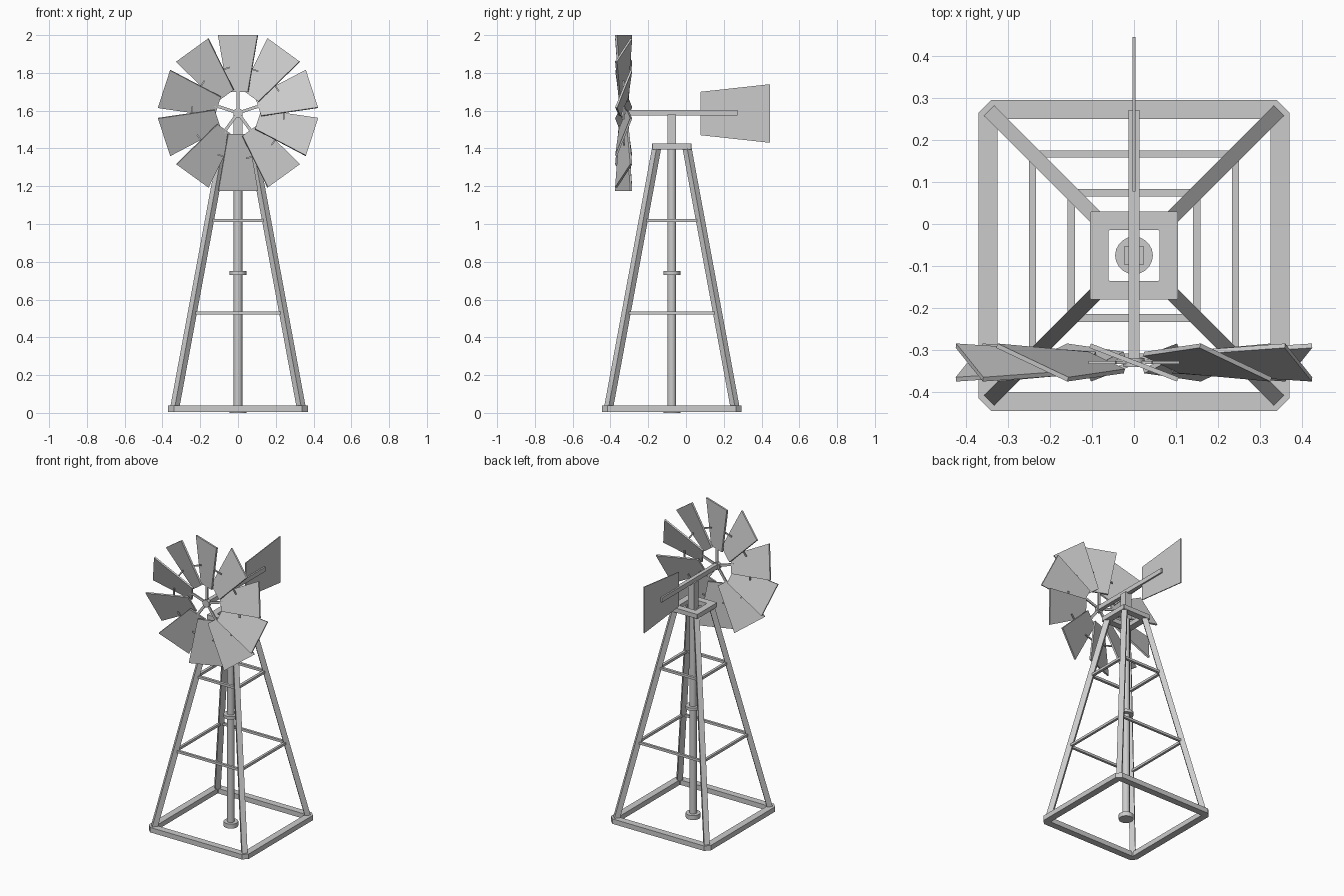
import bpy, bmesh
from math import radians, sin, cos, pi
from mathutils import Vector, Matrix

if "Cube" in bpy.data.objects:
    bpy.data.objects.remove(bpy.data.objects["Cube"])

CY = -0.075                        # tower axis
HUB = Vector((0, -0.33, 1.588))    # rotor centre


def finish(name, bm):
    bmesh.ops.recalc_face_normals(bm, faces=bm.faces)
    me = bpy.data.meshes.new(name)
    bm.to_mesh(me)
    bm.free()
    ob = bpy.data.objects.new(name, me)
    bpy.context.collection.objects.link(ob)
    return ob


def place(bm, m):
    bmesh.ops.create_cube(bm, size=1, matrix=m)


def box(name, lo, hi):
    lo, hi = Vector(lo), Vector(hi)
    bm = bmesh.new()
    place(bm, Matrix.Translation((lo + hi) / 2) @ Matrix.Diagonal((*(hi - lo), 1)))
    return finish(name, bm)


def beam(name, a, b, w, d):
    """Bar from a to b, width w sideways in plan, depth d."""
    a, b = Vector(a), Vector(b)
    z = (b - a).normalized()
    x = z.cross(Vector((0, 0, 1))).normalized()
    if x.length < 0.5:
        x = Vector((1, 0, 0))
    y = z.cross(x)
    m = Matrix((x, y, z)).transposed().to_4x4()
    m.translation = (a + b) / 2
    bm = bmesh.new()
    place(bm, m @ Matrix.Diagonal((w, d, (b - a).length, 1)))
    return finish(name, bm)


def cyl(name, c, r, depth, n, rot=Matrix()):
    bm = bmesh.new()
    bmesh.ops.create_cone(bm, cap_ends=True, segments=n, radius1=r, radius2=r,
                          depth=depth, matrix=Matrix.Translation(c) @ rot)
    ob = finish(name, bm)
    ob.data.shade_smooth()
    ob.data.set_sharp_from_angle(angle=radians(35))
    return ob


def prism(name, pts, thick, m):
    """Outline in local XZ, thickened along local Y, then moved by m."""
    bm = bmesh.new()
    f = bm.faces.new([bm.verts.new((x, -thick / 2, z)) for x, z in pts])
    r = bmesh.ops.extrude_face_region(bm, geom=[f])
    bmesh.ops.translate(bm, vec=(0, thick, 0),
                        verts=[v for v in r['geom'] if isinstance(v, bmesh.types.BMVert)])
    bm.transform(m)
    return finish(name, bm)


def frame(name, out, inn, z0, z1, cham):
    """Square ring around the tower axis with chamfered outer corners."""
    def loop(h, c):
        pts = []
        for k in range(4):
            for p in ((h, h - c), (h - c, h)):
                a = k * pi / 2
                pts.append((p[0] * cos(a) - p[1] * sin(a), p[0] * sin(a) + p[1] * cos(a)))
        return pts
    bm = bmesh.new()
    rings = [[bm.verts.new((x, y + CY, z)) for x, y in loop(h, c)]
             for h, c, z in ((out, cham, z0), (out, cham, z1), (inn, .004, z1), (inn, .004, z0))]
    for i in range(4):
        a, b = rings[i], rings[(i + 1) % 4]
        for j in range(8):
            k = (j + 1) % 8
            bm.faces.new((a[j], a[k], b[k], b[j]))
    return finish(name, bm)


# Tower: base, braces, cap and legs
frame("base_frame", 0.37, 0.325, 0.005, 0.038, 0.03)
frame("lower_brace", 0.25, 0.234, 0.522, 0.538, 0.004)
frame("upper_brace", 0.158, 0.14, 1.01, 1.026, 0.004)
frame("tower_cap", 0.105, 0.061, 1.395, 1.425, 0.003)
for i, (sx, sy) in enumerate(((1, 1), (-1, 1), (-1, -1), (1, -1))):
    beam(f"leg_{i+1}", (sx * .337, CY + sy * .337, 0.015),
         (sx * .08, CY + sy * .08, 1.405), 0.034, 0.034)

# Pump rod with foot disc, collar and square head post
cyl("pump_rod", (0, CY, 0.71), 0.023, 1.41, 12)
cyl("foot_disc", (0, CY, 0.015), 0.045, 0.03, 20)
cyl("rod_collar", (0, CY, 0.74), 0.045, 0.02, 20)
box("head_post", (-.023, CY - .023, 1.40), (.023, CY + .023, 1.58))

# Boom and tail vane
box("boom", (-.013, -.33, 1.574), (.013, .272, 1.604))
prism("tail_vane", [(.078, 1.47), (.445, 1.43), (.445, 1.74), (.078, 1.70)], 0.006,
      Matrix.Rotation(pi / 2, 4, 'Z'))

# Rotor: hub, pitched blades, links between blades and five spokes
cyl("hub", HUB, 0.025, 0.022, 16, Matrix.Rotation(pi / 2, 4, 'X'))
pitch = Matrix.Rotation(radians(-21), 4, 'Z')
blade = [(-.057, .112), (.057, .112), (.112, .412), (-.112, .412)]
for i in range(10):
    turn = Matrix.Translation(HUB) @ Matrix.Rotation(i * pi / 5, 4, 'Y')
    prism(f"blade_{i+1}", blade, 0.011, turn @ pitch)
    link = turn @ Matrix.Rotation(pi / 10, 4, 'Y')
    beam(f"blade_link_{i+1}", link @ Vector((-.034, 0, .243)),
         link @ Vector((.034, 0, .243)), 0.008, 0.008)
    if i % 2 == 0:
        prism(f"spoke_{i//2+1}", [(-.008, 0), (.008, 0), (.008, .13), (-.008, .13)], 0.008, turn)
